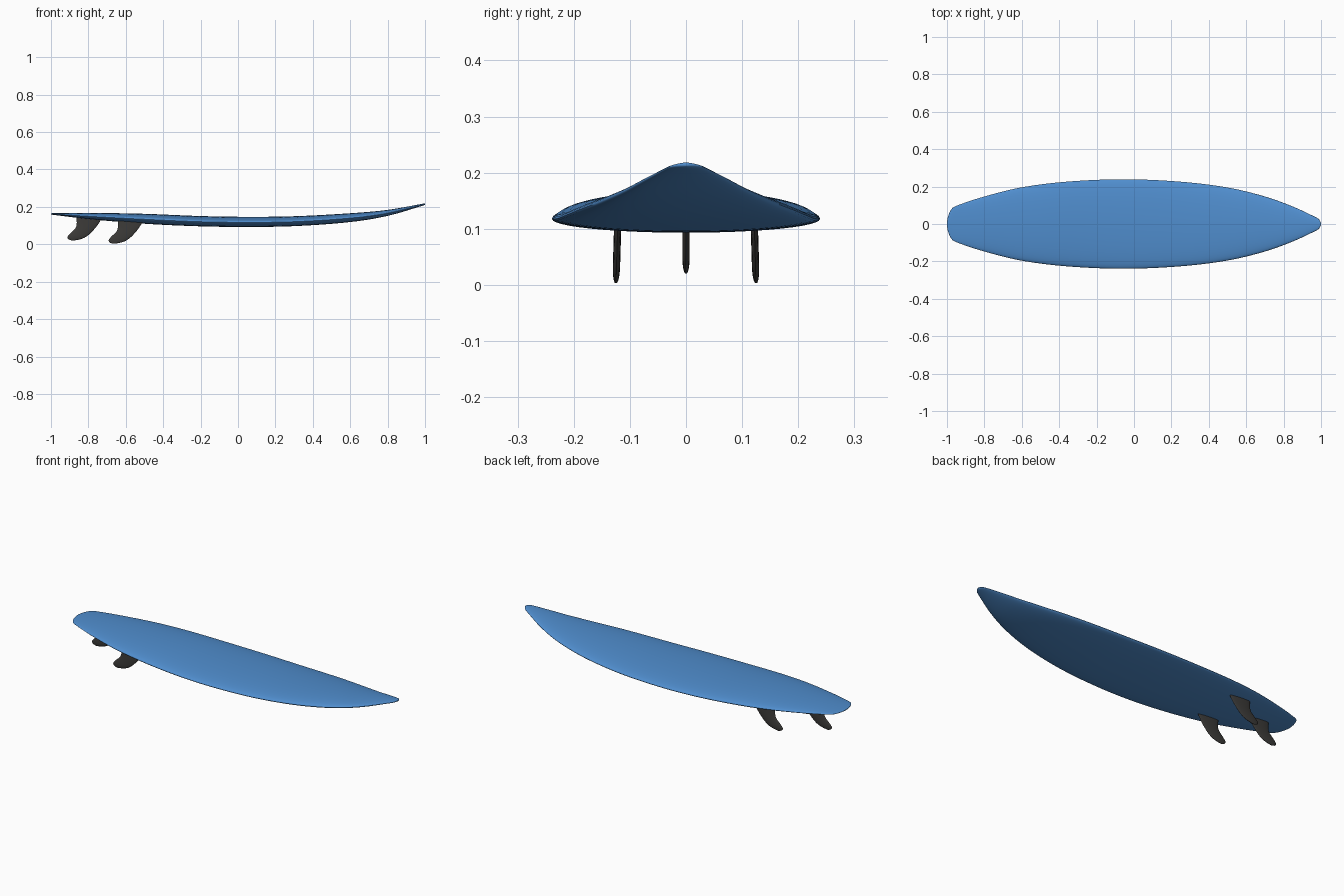
import bpy, bmesh, math

if "Cube" in bpy.data.objects:
    bpy.data.objects.remove(bpy.data.objects["Cube"])


def curve(pts, x):
    """Smooth interpolation through (x, value) points."""
    n = len(pts)
    def slope(i):
        a, b = pts[max(i - 1, 0)], pts[min(i + 1, n - 1)]
        return (b[1] - a[1]) / (b[0] - a[0])
    for i in range(n - 1):
        (x0, v0), (x1, v1) = pts[i], pts[i + 1]
        if x <= x1 or i == n - 2:
            h = x1 - x0
            t = min(max((x - x0) / h, 0), 1)
            return ((2*t**3 - 3*t*t + 1) * v0 + (t**3 - 2*t*t + t) * h * slope(i)
                    + (3*t*t - 2*t**3) * v1 + (t**3 - t*t) * h * slope(i + 1))


def material(name, color):
    m = bpy.data.materials.new(name)
    m.diffuse_color = color
    m.use_nodes = True
    m.node_tree.nodes["Principled BSDF"].inputs["Base Color"].default_value = m.diffuse_color
    return m


def loft(name, rings, mat):
    """Skin a list of closed rings and cap both ends."""
    bm = bmesh.new()
    loops = [[bm.verts.new(p) for p in r] for r in rings]
    n = len(loops[0])
    for a, b in zip(loops, loops[1:]):
        for i in range(n):
            j = (i + 1) % n
            bm.faces.new((a[i], a[j], b[j], b[i]))
    bm.faces.new(loops[0])
    bm.faces.new(loops[-1])
    bmesh.ops.recalc_face_normals(bm, faces=bm.faces)
    me = bpy.data.meshes.new(name)
    bm.to_mesh(me)
    bm.free()
    me.materials.append(mat)
    ob = bpy.data.objects.new(name, me)
    bpy.context.collection.objects.link(ob)
    bpy.ops.object.select_all(action='DESELECT')
    ob.select_set(True)
    bpy.context.view_layer.objects.active = ob
    bpy.ops.object.shade_smooth_by_angle(angle=math.radians(50))
    return ob


blue = material("board_blue", (0.08, 0.27, 0.62, 1))
dark = material("fin_dark", (0.045, 0.043, 0.04, 1))

# Board: plan outline (half width), bottom rocker and deck line along x
WIDTH = [(-1, .07), (-.95, .097), (-.8, .147), (-.6, .196), (-.35, .227), (-.05, .239),
         (.25, .226), (.5, .195), (.7, .147), (.85, .093), (.95, .047), (1, .022)]
BOTTOM = [(-1, .159), (-.8, .135), (-.5, .110), (-.2, .096), (.05, .093),
          (.3, .097), (.6, .119), (.8, .152), (1, .210)]
DECK = [(-1, .167), (-.8, .168), (-.5, .163), (-.2, .151), (.05, .147),
        (.3, .150), (.6, .166), (.8, .184), (1, .219)]


def cap(d, length):
    """Rounds off an end over the given length."""
    u = min(d / length, 1)
    return max(math.sqrt(1 - (1 - u) ** 2), 0.02)


rings = []
STATIONS, SIDES = 90, 48
for i in range(STATIONS + 1):
    x = -math.cos(math.pi * i / STATIONS)
    c = cap(x + 1, .035) * cap(1 - x, .02)
    w = curve(WIDTH, x) * c
    lo, hi = curve(BOTTOM, x), curve(DECK, x)
    rail = lo + .45 * (hi - lo)
    flat = min(1, .3 + c)
    ring = []
    for k in range(SIDES):
        a = 2 * math.pi * k / SIDES
        s = math.sin(a)
        depth = (hi - rail) if s > 0 else (rail - lo)
        ring.append((x, w * math.cos(a), rail + depth * s * flat))
    rings.append(ring)
loft("board", rings, blue)

# Fins: trailing and leading edge x at each height, swept back to the tip
TRAIL = [(.003, -.668), (.008, -.683), (.02, -.692), (.035, -.683), (.05, -.668),
         (.065, -.652), (.085, -.643), (.13, -.643)]
LEAD = [(.003, -.660), (.007, -.635), (.015, -.608), (.03, -.583), (.05, -.561),
        (.08, -.535), (.11, -.515), (.13, -.503)]


def fin(name, dx, y, dz, cant):
    rings = []
    for i in range(25):
        z = .003 + .127 * (i / 24) ** 1.6
        t, l = curve(TRAIL, z), curve(LEAD, z)
        thick = .0065 * cap(z - .002, .03)
        yc = y + cant * (.13 - z)
        rings.append([((t + l) / 2 + dx + (l - t) / 2 * math.cos(a),
                       yc + thick * math.sin(a), z + dz)
                      for a in (2 * math.pi * k / 24 for k in range(24))])
    loft(name, rings, dark)


fin("center_fin", -.22, 0, .017, 0)
for side, s in (("left", 1), ("right", -1)):
    fin(side + "_fin", 0, s * .121, 0, s * .03)
